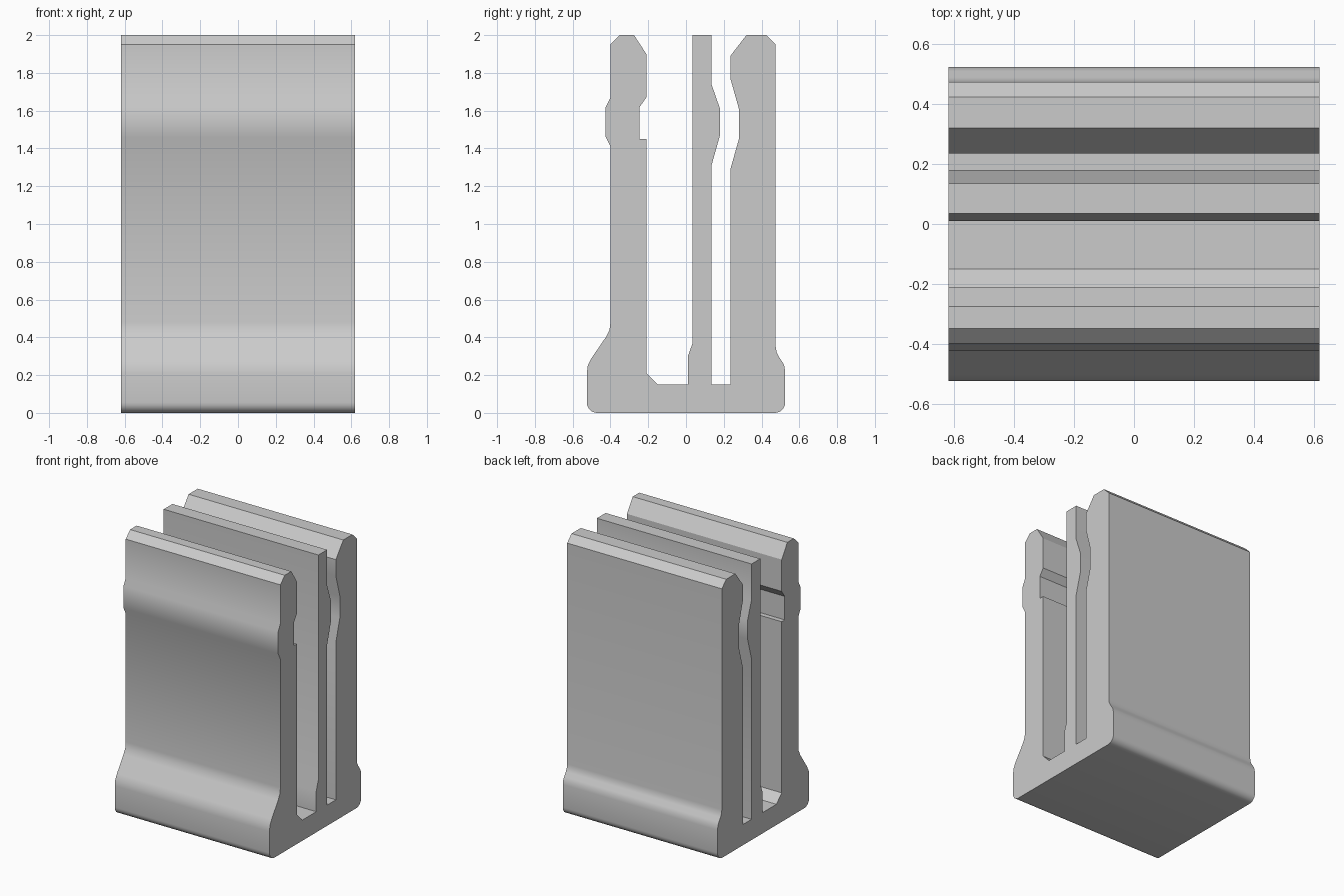
import bpy
import bmesh
import math

HALF_LENGTH = 0.62
BASE_HALF = 0.525

cube = bpy.data.objects.get("Cube")
if cube:
    bpy.data.objects.remove(cube, do_unlink=True)


def make_material(name, colour):
    material = bpy.data.materials.new(name)
    material.use_nodes = True
    material.diffuse_color = colour
    material.node_tree.nodes["Principled BSDF"].inputs["Base Color"].default_value = colour
    return material


def arc(cy, cz, radius, start, end, steps=6):
    """Points on a rounded corner, angles in degrees."""
    angles = [math.radians(start + (end - start) * i / steps) for i in range(steps + 1)]
    return [(cy + radius * math.cos(a), cz + radius * math.sin(a)) for a in angles]


def extrude_profile(name, profile, half_length, material):
    """Sweep a closed (y, z) outline along x into a solid bar."""
    bm = bmesh.new()
    face = bm.faces.new([bm.verts.new((-half_length, y, z)) for y, z in profile])
    swept = bmesh.ops.extrude_face_region(bm, geom=[face])["geom"]
    moved = [v for v in swept if isinstance(v, bmesh.types.BMVert)]
    bmesh.ops.translate(bm, verts=moved, vec=(2 * half_length, 0, 0))
    bmesh.ops.recalc_face_normals(bm, faces=bm.faces)
    mesh = bpy.data.meshes.new(name)
    bm.to_mesh(mesh)
    bm.free()
    mesh.materials.append(material)
    obj = bpy.data.objects.new(name, mesh)
    bpy.context.collection.objects.link(obj)
    return obj


# Foot: rounded lower corners, each shoulder flaring into its wall
radius = 0.055
foot_front = arc(radius - BASE_HALF, radius, radius, 270, 180)
front_shoulder = [(-BASE_HALF, 0.21), (-0.52, 0.25), (-0.5, 0.29),
                  (-0.425, 0.4), (-0.405, 0.44), (-0.4, 0.48)]
back_shoulder = [(0.475, 0.35), (0.48, 0.32), (0.49, 0.3),
                 (0.51, 0.27), (0.52, 0.25), (BASE_HALF, 0.22)]
foot_back = arc(BASE_HALF - radius, radius, radius, 0, -90)

# Front wall: outer rib, chamfered top, inner snap groove
front_wall = [(-0.4, 1.41), (-0.425, 1.46), (-0.425, 1.62), (-0.4, 1.67),
              (-0.4, 1.95), (-0.35, 2), (-0.275, 2), (-0.21, 1.9),
              (-0.21, 1.67), (-0.245, 1.62), (-0.245, 1.45), (-0.21, 1.45),
              (-0.21, 0.21), (-0.15, 0.15)]

# Thin middle tongue with a bulge on its back side
tongue = [(0.01, 0.15), (0.01, 0.3), (0.035, 0.37), (0.035, 2), (0.135, 2),
          (0.135, 1.74), (0.18, 1.61), (0.18, 1.47), (0.135, 1.31), (0.135, 0.15)]

# Back wall with a hollow that follows the bulge
back_wall = [(0.235, 0.15), (0.235, 1.29), (0.28, 1.45), (0.28, 1.61),
             (0.235, 1.77), (0.235, 1.89), (0.32, 2), (0.425, 2), (0.475, 1.95)]

grey = make_material("plain grey", (0.6, 0.6, 0.6, 1))
profile = (foot_front + front_shoulder + front_wall + tongue
           + back_wall + back_shoulder + foot_back)
clip = extrude_profile("clip_rail", profile, HALF_LENGTH, grey)

# Soft ribs and shoulders, crisp chamfers and ends
bpy.ops.object.select_all(action="DESELECT")
clip.select_set(True)
bpy.context.view_layer.objects.active = clip
bpy.ops.object.shade_smooth_by_angle(angle=math.radians(33))
